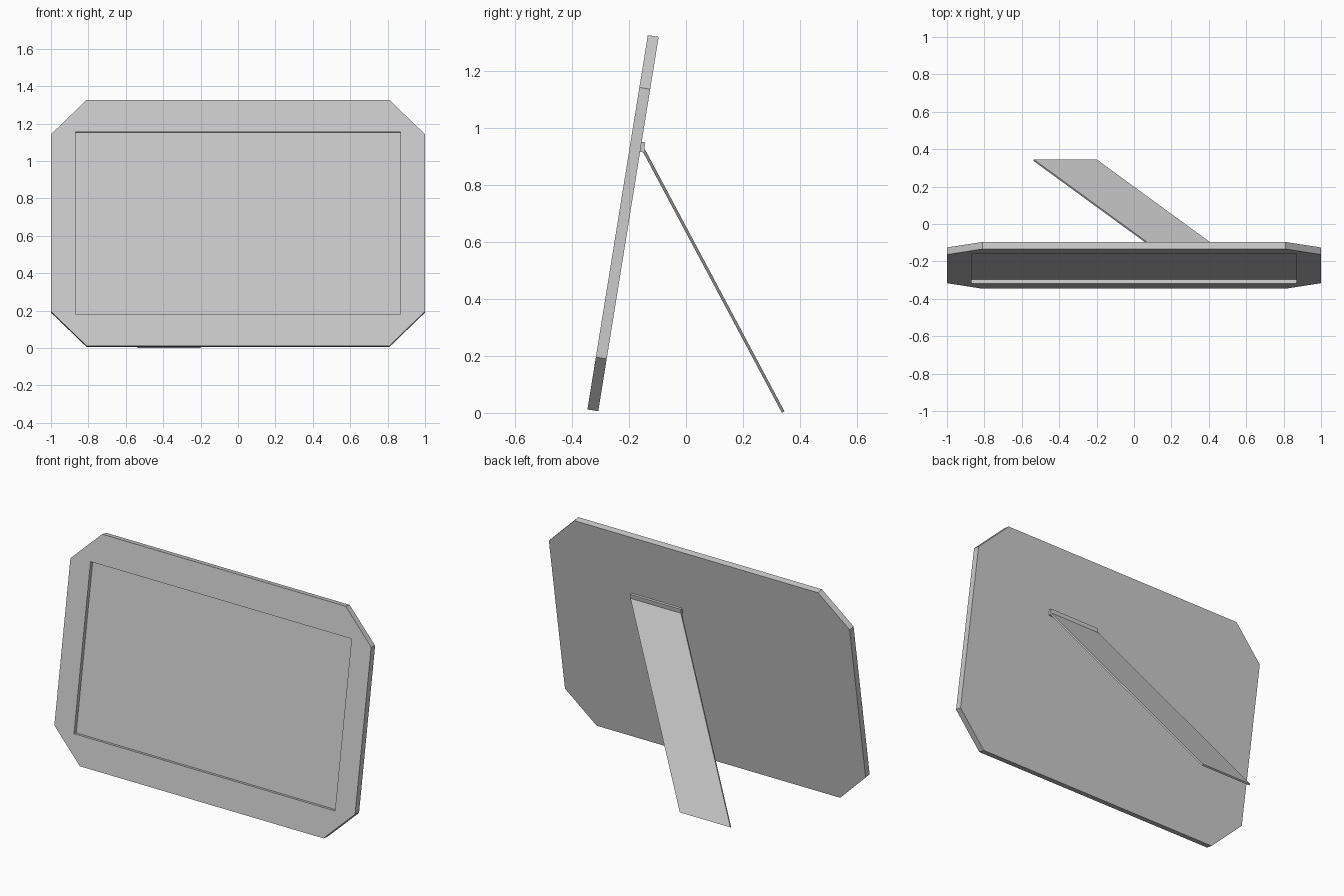
import bpy
import bmesh
from math import atan2
from mathutils import Matrix, Vector

cube = bpy.data.objects.get("Cube")
if cube:
    bpy.data.objects.remove(cube, do_unlink=True)

grey = bpy.data.materials.new("plain_grey")
grey.use_nodes = True
colour = (0.6, 0.6, 0.6, 1)
grey.diffuse_color = colour
grey.node_tree.nodes["Principled BSDF"].inputs["Base Color"].default_value = colour


def finish(name, bm, matrix=None):
    """Turn a bmesh into a flat-shaded object."""
    if matrix:
        bm.transform(matrix)
    bmesh.ops.recalc_face_normals(bm, faces=bm.faces[:])
    mesh = bpy.data.meshes.new(name)
    bm.to_mesh(mesh)
    bm.free()
    mesh.materials.append(grey)
    obj = bpy.data.objects.new(name, mesh)
    bpy.context.collection.objects.link(obj)
    return obj


def ring(bm, points, y):
    return [bm.verts.new((x, y, z)) for x, z in points]


def walls(bm, a, b):
    """Join two matching rings with quads."""
    n = len(a)
    for i in range(n):
        j = (i + 1) % n
        bm.faces.new((a[i], a[j], b[j], b[i]))


# Leaning plane shared by the frame and the hinge
HEIGHT, THICK, RECESS = 1.331, 0.0385, 0.022
lean = Matrix.Translation((0, -0.346, 0.012)) @ Matrix.Rotation(-atan2(0.212, 1.314), 4, "X")

# Picture frame: chamfered plate with a rectangular recess in front
cut_x, cut_z = 0.81, 0.186
outline = [(-cut_x, 0), (cut_x, 0), (1, cut_z), (1, HEIGHT - cut_z),
           (cut_x, HEIGHT), (-cut_x, HEIGHT), (-1, HEIGHT - cut_z), (-1, cut_z)]
low, high, side = 0.172, HEIGHT - 0.172, 0.868
opening = [(-side, low), (side, low), (side, high), (-side, high)]

bm = bmesh.new()
front, back = ring(bm, outline, 0), ring(bm, outline, THICK)
rim, floor = ring(bm, opening, 0), ring(bm, opening, RECESS)
walls(bm, front, back)
walls(bm, rim, floor)
bm.faces.new(back)
bm.faces.new(floor)
for i in range(4):
    a, b, c = front[2 * i], front[2 * i + 1], front[(2 * i + 2) % 8]
    bm.faces.new((a, b, rim[(i + 1) % 4], rim[i]))
    bm.faces.new((b, c, rim[(i + 1) % 4]))
finish("picture_frame", bm, lean)

# Hinge strip on the back of the frame
left, right = 0.135, 0.471
strip = [(left, 0.922), (right, 0.922), (right, 0.958), (left, 0.958)]
bm = bmesh.new()
inner, outer = ring(bm, strip, THICK), ring(bm, strip, THICK + 0.013)
walls(bm, inner, outer)
bm.faces.new(inner)
bm.faces.new(outer)
finish("hinge_strip", bm, lean)

# Slanted support leg: a thin skewed plate
foot_shift = -0.672
upper = [Vector((left, -0.144, 0.925)), Vector((right, -0.144, 0.925)),
         Vector((right + foot_shift, 0.346, 0.005)), Vector((left + foot_shift, 0.346, 0.005))]
offset = Vector((0, -0.0092, -0.005))
bm = bmesh.new()
top = [bm.verts.new(p) for p in upper]
under = [bm.verts.new(p + offset) for p in upper]
walls(bm, top, under)
bm.faces.new(top)
bm.faces.new(under)
finish("support_leg", bm)
